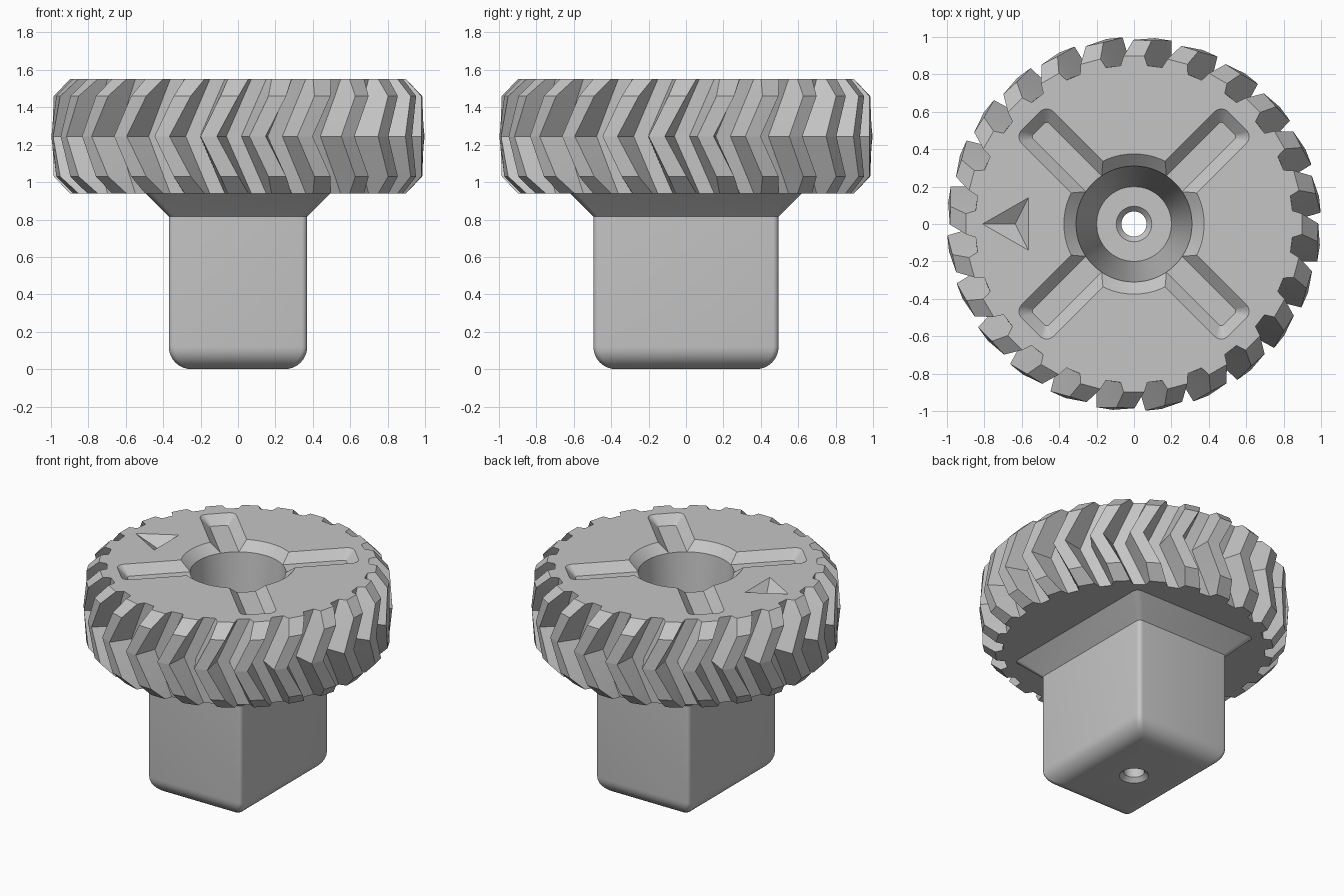
import bpy, bmesh
from math import sin, cos, pi, radians

cube = bpy.data.objects.get("Cube")
if cube:
    bpy.data.objects.remove(cube, do_unlink=True)

grey = bpy.data.materials.new("plain_grey")
grey.use_nodes = True
GREY = (0.56, 0.56, 0.56, 1)
grey.diffuse_color = GREY
grey.node_tree.nodes["Principled BSDF"].inputs["Base Color"].default_value = GREY


def loft(name, rings):
    """Closed solid through equal-length rings of points, listed bottom to top."""
    bm = bmesh.new()
    rows = [[bm.verts.new(p) for p in ring] for ring in rings]
    n = len(rows[0])
    for low, high in zip(rows, rows[1:]):
        for i in range(n):
            j = (i + 1) % n
            bm.faces.new((low[i], low[j], high[j], high[i]))
    bm.faces.new(rows[0][::-1])
    bm.faces.new(rows[-1])
    bmesh.ops.recalc_face_normals(bm, faces=bm.faces)
    mesh = bpy.data.meshes.new(name)
    bm.to_mesh(mesh)
    bm.free()
    mesh.materials.append(grey)
    obj = bpy.data.objects.new(name, mesh)
    bpy.context.collection.objects.link(obj)
    return obj


def rounded_rect(hx, hy, r, z, cx=0, steps=5):
    pts = []
    for q, (sx, sy) in enumerate(((1, 1), (-1, 1), (-1, -1), (1, -1))):
        for k in range(steps + 1):
            a = (q + k / steps) * pi / 2
            pts.append((cx + sx * (hx - r) + r * cos(a), sy * (hy - r) + r * sin(a), z))
    return pts


def circle(r, z, n=64):
    return [(r * cos(2 * pi * i / n), r * sin(2 * pi * i / n), z) for i in range(n)]


# Treaded wheel: chevron teeth round a plain core
TEETH, MID, HALF, CORE = 24, 1.245, 0.305, 0.85
TOP = MID + HALF


def tread_ring(z, r, half_width):
    twist = -9 * (1 - abs(z - MID) / HALF)
    pts = []
    for t in range(TEETH):
        for rad, off in ((CORE, -4.8), (r, -half_width), (r, half_width), (CORE, 4.8)):
            a = radians(t * 360 / TEETH + twist + off)
            pts.append((rad * cos(a), rad * sin(a), z))
    return pts


upper = [(0, 1.0, 2.5), (0.215, 0.985, 2.8), (HALF, 0.9, 3.5)]
levels = [(-d, r, w) for d, r, w in upper[:0:-1]] + upper
wheel = loft("treaded_wheel", [tread_ring(MID + d, r, w) for d, r, w in levels])

# Block below the wheel: filleted base, straight sides, flared neck
HX, HY, R = 0.37, 0.495, 0.12
rings = []
for k in range(9):
    a = k / 8 * pi / 2
    inset = R * (1 - sin(a))
    rings.append(rounded_rect(HX - inset, HY - inset, 0.03, R * (1 - cos(a))))
rings.append(rounded_rect(HX, HY, 0.03, 0.815))
rings.append(rounded_rect(HX + 0.125, HY + 0.125, 0.04, 0.94))
rings.append(rounded_rect(HX + 0.125, HY + 0.125, 0.04, 1.0))
block = loft("block", rings)

# Cutter for the central well, with a countersunk through hole
profile = [(0.125, -0.03), (0.067, 0.028), (0.067, 0.27), (0.095, 0.3), (0.2, 0.301),
           (0.31, TOP - 0.06), (0.375, TOP), (0.43, TOP + 0.05)]
well = loft("well_cutter", [circle(r, z) for r, z in profile])
wheel_cutters = [well]

# Four diagonal slots with sloping walls
for k in range(4):
    slot = loft("slot_cutter", [rounded_rect(0.26 + g, 0.06 + g, 0.02 + g / 2, TOP - 0.06 + g, 0.46)
                                for g in (0, 0.11)])
    slot.rotation_euler.z = radians(45 + 90 * k)
    wheel_cutters.append(slot)

# Sunken three-sided pointer: an upside-down pyramid
tip = (-0.635, 0)
corners = [(-0.81, 0), (-0.565, -0.14), (-0.565, 0.14)]


def pointer_ring(s, z):
    return [(tip[0] + (x - tip[0]) * s, tip[1] + (y - tip[1]) * s, z) for x, y in corners]


wheel_cutters.append(loft("pointer_cutter", [pointer_ring(0.02, TOP - 0.06),
                                            pointer_ring(1, TOP), pointer_ring(1.3, TOP + 0.02)]))


def carve(obj, cutters, angle):
    bpy.context.view_layer.update()
    bpy.ops.object.select_all(action='DESELECT')
    obj.select_set(True)
    bpy.context.view_layer.objects.active = obj
    for c in cutters:
        mod = obj.modifiers.new("cut", 'BOOLEAN')
        mod.operation = 'DIFFERENCE'
        mod.solver = 'EXACT'
        mod.object = c
        bpy.ops.object.modifier_apply(modifier=mod.name)
    bpy.ops.object.shade_smooth_by_angle(angle=radians(angle))


carve(block, [well], 30)
carve(wheel, wheel_cutters, 7)
for c in wheel_cutters:
    bpy.data.objects.remove(c, do_unlink=True)
